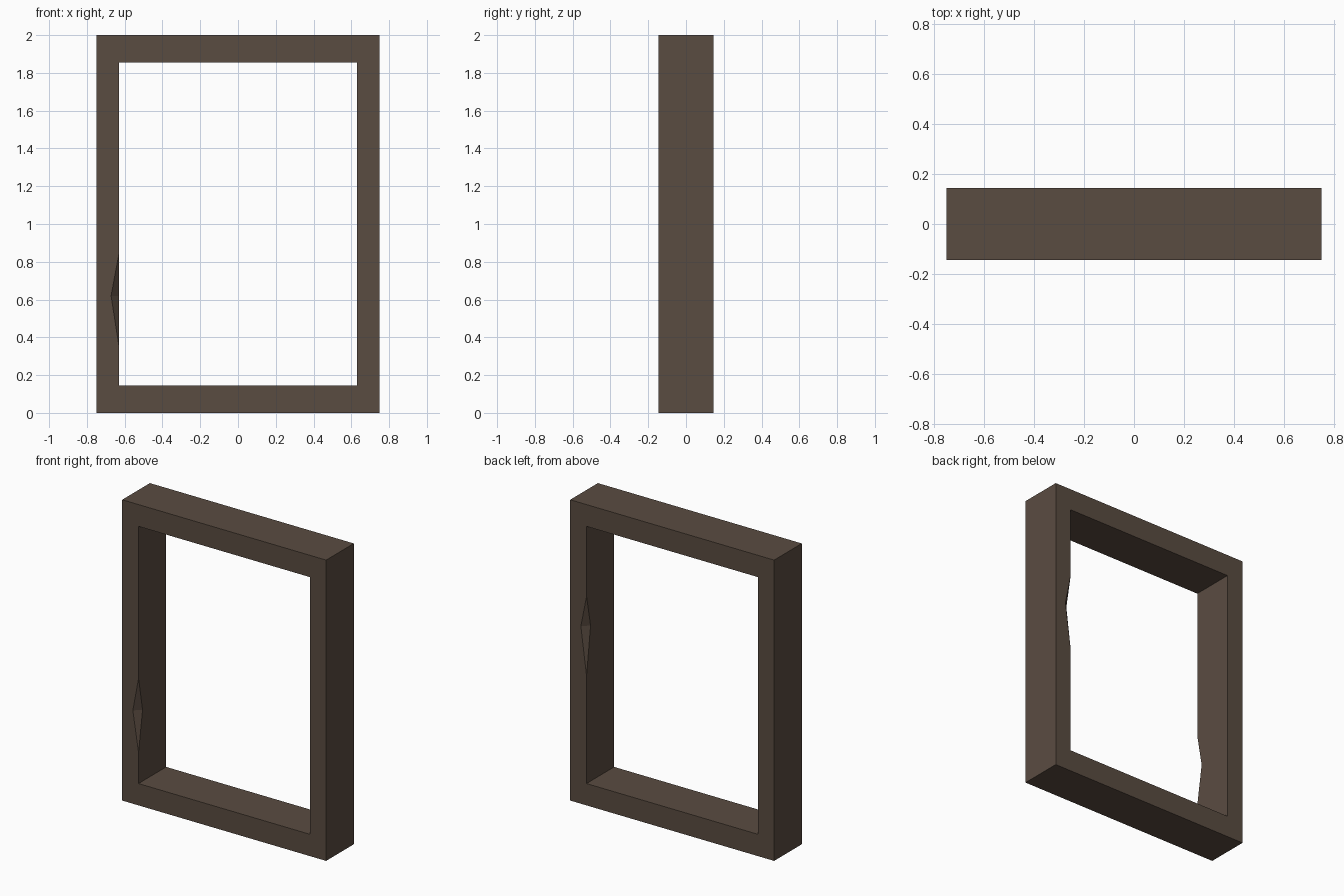
import bpy, bmesh
from mathutils import Vector

if "Cube" in bpy.data.objects:
    bpy.data.objects.remove(bpy.data.objects["Cube"])

W, H, D = 0.75, 2.0, 0.145            # half width, height, half depth
IN_X, IN_LO, IN_HI = 0.63, 0.145, 1.855

wood = bpy.data.materials.new("dark brown wood")
wood.diffuse_color = (0.102, 0.072, 0.053, 1)
wood.use_nodes = True
wood.node_tree.nodes["Principled BSDF"].inputs["Base Color"].default_value = wood.diffuse_color


def add_object(name, bm):
    bmesh.ops.recalc_face_normals(bm, faces=bm.faces)
    mesh = bpy.data.meshes.new(name)
    bm.to_mesh(mesh)
    bm.free()
    mesh.materials.append(wood)
    ob = bpy.data.objects.new(name, mesh)
    bpy.context.collection.objects.link(ob)
    return ob


# rectangular frame from an outer and an inner loop
bm = bmesh.new()
def loop(x, lo, hi, y):
    return [bm.verts.new(p) for p in ((-x, y, lo), (x, y, lo), (x, y, hi), (-x, y, hi))]
rings = [loop(W, 0, H, -D), loop(W, 0, H, D),
         loop(IN_X, IN_LO, IN_HI, D), loop(IN_X, IN_LO, IN_HI, -D)]
for k in range(4):
    a, b = rings[k], rings[(k + 1) % 4]
    for i in range(4):
        j = (i + 1) % 4
        bm.faces.new((a[i], a[j], b[j], b[i]))
frame = add_object("door_frame", bm)


# wedge-shaped chips cut from the inner edges of the posts
def chip(name, side, face, lo, mid, hi):
    x, y = side * IN_X, face * D
    pts = [Vector(p) for p in ((x, y, lo), (x, y, hi),
                               (x + side * 0.042, y, mid), (x, y - face * 0.042, mid))]
    centre = (pts[2] + pts[3]) / 2
    cb = bmesh.new()
    v = [cb.verts.new(centre + 2 * (p - centre)) for p in pts]
    for f in ((0, 1, 2), (0, 1, 3), (0, 2, 3), (1, 2, 3)):
        cb.faces.new([v[i] for i in f])
    cutter = add_object(name, cb)
    cutter.hide_render = True
    mod = frame.modifiers.new(name, "BOOLEAN")
    mod.operation, mod.solver, mod.object = "DIFFERENCE", "EXACT", cutter
    return cutter


cutters = [chip("front_chip_cutter", -1, -1, 0.35, 0.62, 0.845),
           chip("back_chip_cutter", 1, 1, 0.86, 1.18, 1.39)]

# apply the cuts and remove the cutters
bpy.context.view_layer.objects.active = frame
for name in [m.name for m in frame.modifiers]:
    bpy.ops.object.modifier_apply(modifier=name)
for c in cutters:
    bpy.data.objects.remove(c)
